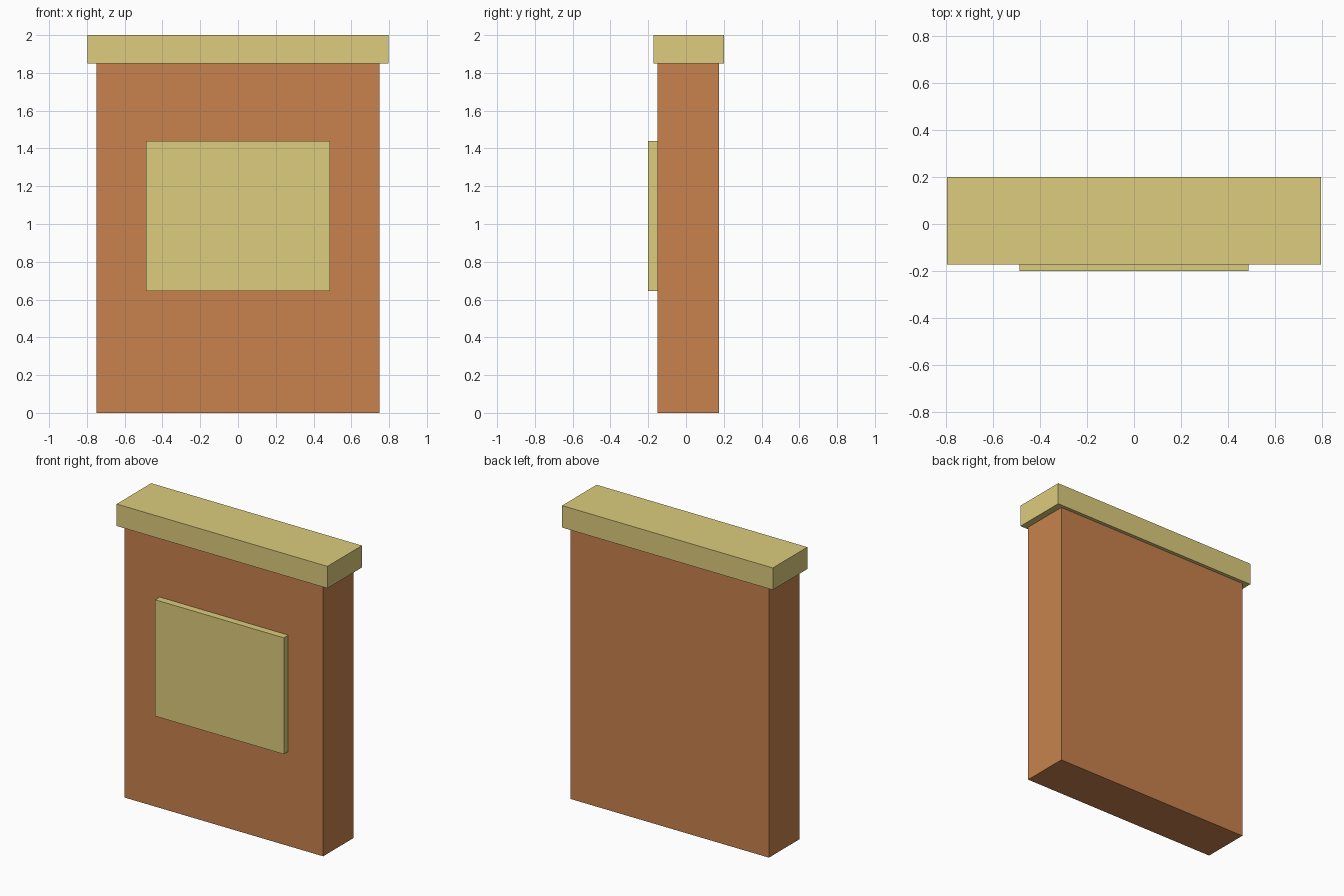
import bpy
import bmesh
from mathutils import Vector

if "Cube" in bpy.data.objects:
    bpy.data.objects.remove(bpy.data.objects["Cube"])


def material(name, color):
    mat = bpy.data.materials.new(name)
    mat.diffuse_color = (*color, 1.0)
    mat.use_nodes = True
    mat.node_tree.nodes["Principled BSDF"].inputs["Base Color"].default_value = mat.diffuse_color
    return mat


def box(name, lo, hi, mat):
    """Axis-aligned box between two opposite corners."""
    lo, hi = Vector(lo), Vector(hi)
    bm = bmesh.new()
    bmesh.ops.create_cube(bm, size=1.0)
    bmesh.ops.scale(bm, vec=hi - lo, verts=bm.verts)
    mesh = bpy.data.meshes.new(name)
    bm.to_mesh(mesh)
    bm.free()
    mesh.materials.append(mat)
    obj = bpy.data.objects.new(name, mesh)
    obj.location = (lo + hi) / 2
    bpy.context.collection.objects.link(obj)
    return obj


brick = material("terracotta", (0.578, 0.223, 0.074))
stone = material("pale_stone", (0.723, 0.604, 0.205))

# Upright slab
box("slab", (-0.75, -0.152, 0.0), (0.75, 0.176, 1.85), brick)

# Overhanging cap
box("cap", (-0.796, -0.172, 1.85), (0.796, 0.2, 2.0), stone)

# Raised panel on the front face
box("front_panel", (-0.486, -0.2, 0.645), (0.486, -0.152, 1.44), stone)
